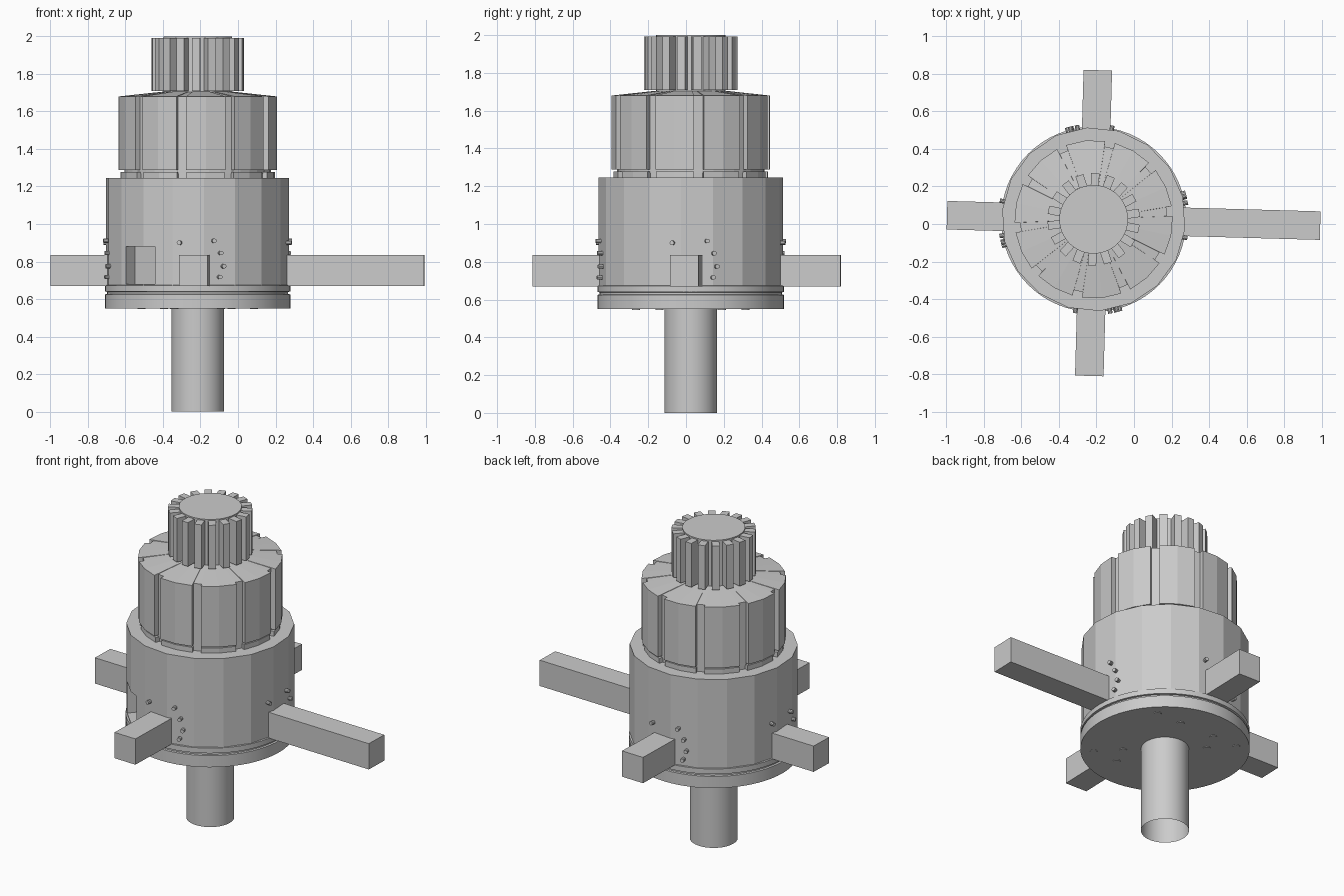
import bpy, bmesh
from math import sin, cos, pi, radians, asin
from mathutils import Matrix, Vector

if "Cube" in bpy.data.objects:
    bpy.data.objects.remove(bpy.data.objects["Cube"])

CX, CY = -0.215, 0.025          # vertical axis of the machine


def finish(name, bm):
    bmesh.ops.recalc_face_normals(bm, faces=bm.faces)
    me = bpy.data.meshes.new(name)
    bm.to_mesh(me)
    bm.free()
    ob = bpy.data.objects.new(name, me)
    ob.location = (CX, CY, 0)
    bpy.context.collection.objects.link(ob)
    return ob


def circle(r, n, start=0.0):
    return [(r * cos(start + 2 * pi * i / n), r * sin(start + 2 * pi * i / n)) for i in range(n)]


def loft(name, rings, cap_bottom=True, cap_top=True):
    """Skin a stack of (outline, z) rings."""
    bm = bmesh.new()
    vs = [[bm.verts.new((x, y, z)) for x, y in pts] for pts, z in rings]
    n = len(vs[0])
    for a, b in zip(vs, vs[1:]):
        for i in range(n):
            j = (i + 1) % n
            bm.faces.new((a[i], a[j], b[j], b[i]))
    if cap_bottom:
        bm.faces.new(vs[0][::-1])
    if cap_top:
        bm.faces.new(vs[-1])
    return finish(name, bm)


def add_box(bm, x0, x1, y0, y1, z0, z1, angle=0.0):
    m = (Matrix.Rotation(angle, 4, 'Z')
         @ Matrix.Translation(((x0 + x1) / 2, (y0 + y1) / 2, (z0 + z1) / 2))
         @ Matrix.Diagonal((x1 - x0, y1 - y0, z1 - z0, 1)))
    bmesh.ops.create_cube(bm, size=1, matrix=m)


def smooth(ob):
    bpy.ops.object.select_all(action='DESELECT')
    ob.select_set(True)
    bpy.context.view_layer.objects.active = ob
    bpy.ops.object.shade_smooth_by_angle(angle=radians(30))


# Open-ended drive shaft
smooth(loft("shaft", [(circle(0.14, 48), 0), (circle(0.14, 48), 0.56)], cap_bottom=False))

# Base flange with a groove and upper lip
smooth(loft("base_flange", [(circle(r, 64), z) for r, z in
            ((0.494, 0.55), (0.494, 0.625), (0.482, 0.627), (0.482, 0.638),
             (0.494, 0.64), (0.494, 0.673), (0.47, 0.676))]))

# Faceted main housing
start = radians(-90 + 4)
body = loft("housing", [(circle(0.49, 18, start), z) for z in (0.64, 1.245)])

# Rectangular pocket cut in the front left of the housing
bm = bmesh.new()
add_box(bm, 0.40, 0.6, -0.1, 0.1, 0.68, 0.88, radians(230))
cutter = finish("pocket_cutter", bm)
cutter.hide_render = True
cutter.hide_viewport = True
mod = body.modifiers.new("pocket", 'BOOLEAN')
mod.operation = 'DIFFERENCE'
mod.solver = 'EXACT'
mod.object = cutter


# Ten-lobed upper drum with notches
def lobed(r, r_in):
    pts = []
    for k in range(10):
        base = -90 - 12 + 36 * k
        for d, rad in ((-3.5, r_in), (3.5, r_in), (3.6, r), (18, r), (32.4, r)):
            a = radians(base + d)
            pts.append((rad * cos(a), rad * sin(a)))
    return pts


loft("upper_drum_foot", [(lobed(0.412, 0.385), 1.24), (lobed(0.412, 0.385), 1.277)])
loft("upper_drum_gap", [(circle(0.39, 40), 1.27), (circle(0.39, 40), 1.295)])
loft("upper_drum", [(lobed(0.422, 0.392), 1.288), (lobed(0.422, 0.392), 1.68),
                    (lobed(0.19, 0.18), 1.705)])

# Top gear: core and teeth
smooth(loft("gear_core", [(circle(0.183, 48), 1.69), (circle(0.183, 48), 2.0)]))
bm = bmesh.new()
for k in range(18):
    add_box(bm, 0.17, 0.246, -0.022, 0.022, 1.71, 1.992, 2 * pi * (k + 0.4) / 18)
finish("gear_teeth", bm)

# Four square arms: heading and reach from the axis
for name, ang, reach in (("right_arm", 0, 1.208), ("back_arm", 90, 0.795),
                         ("left_arm", 180, 0.782), ("front_arm", 270, 0.835)):
    bm = bmesh.new()
    add_box(bm, 0.25, reach, -0.076, 0.076, 0.67, 0.836, radians(ang - 1.6))
    finish(name, bm)

# Rivets in an arc around each arm
bm = bmesh.new()
for ang in (0, 90, 180, 270):
    for t, z in ((-0.095, 0.9), (0.085, 0.91), (0.12, 0.845), (0.135, 0.775), (0.115, 0.717)):
        a = radians(ang) + asin(t / 0.485)
        m = (Matrix.Rotation(a, 4, 'Z') @ Matrix.Translation((0.48, 0, z))
             @ Matrix.Rotation(pi / 2, 4, 'Y'))
        bmesh.ops.create_cone(bm, cap_ends=True, segments=10, radius1=0.012,
                              radius2=0.012, depth=0.06, matrix=m)
finish("arm_rivets", bm)

# Pins under the base flange
spots = [(sx * x, sy * 0.29) for sx in (1, -1) for sy in (1, -1) for x in (0.30, 0.125)]
spots += [(-0.18, 0.165), (0.18, -0.165)]
bm = bmesh.new()
for x, y in spots:
    bmesh.ops.create_cone(bm, cap_ends=True, segments=16, radius1=0.022, radius2=0.022,
                          depth=0.03, matrix=Matrix.Translation((x, y, 0.561)))
finish("base_pins", bm)
